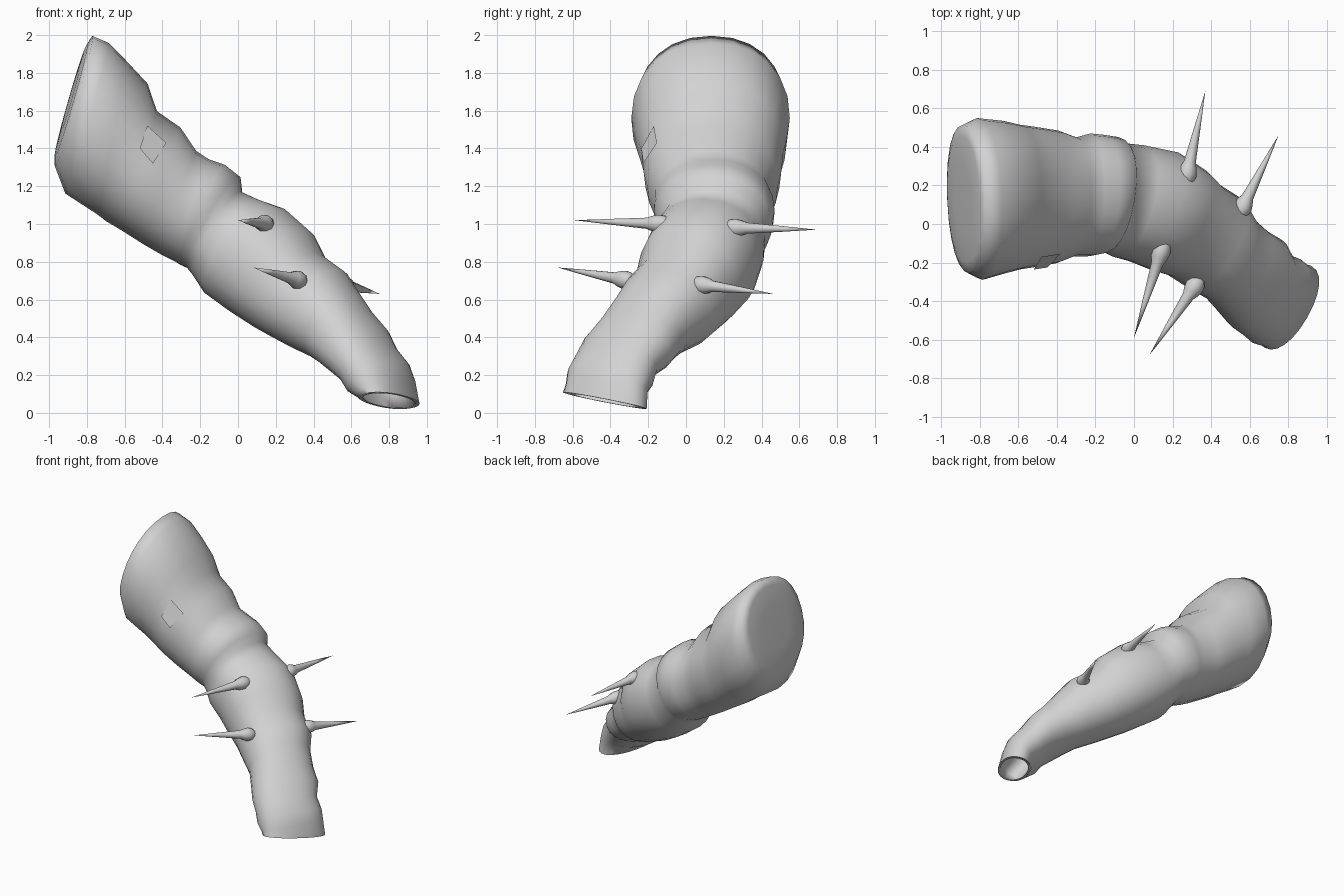
import bpy, bmesh
from math import sin, cos, pi, radians, copysign
from mathutils import Vector
from mathutils.bvhtree import BVHTree

old = bpy.data.objects.get("Cube")
if old:
    bpy.data.objects.remove(old, do_unlink=True)

SHADE = (.65, .65, .65, 1)
grey = bpy.data.materials.new("plain_grey")
grey.use_nodes = True
grey.diffuse_color = SHADE
grey.node_tree.nodes["Principled BSDF"].inputs["Base Color"].default_value = SHADE


def finish(bm, name, angle):
    mesh = bpy.data.meshes.new(name)
    bm.to_mesh(mesh)
    bm.free()
    mesh.materials.append(grey)
    obj = bpy.data.objects.new(name, mesh)
    bpy.context.collection.objects.link(obj)
    bpy.ops.object.select_all(action='DESELECT')
    obj.select_set(True)
    bpy.context.view_layer.objects.active = obj
    if angle:
        bpy.ops.object.shade_smooth_by_angle(angle=radians(angle))


def bridge(bm, first, second):
    n = len(first)
    for i in range(n):
        j = (i + 1) % n
        bm.faces.new((first[i], first[j], second[j], second[i]))


# Body sections: x, y, z, half height, half width, pitch
SECTIONS = [
    (-.87, .13, 1.65, .36, .385, 16),
    (-.8, .13, 1.56, .415, .42, 16),
    (-.67, .14, 1.46, .417, .395, 10),
    (-.59, .14, 1.38, .38, .375, 17),
    (-.52, .14, 1.28, .33, .365, 16),
    (-.4, .14, 1.2, .325, .345, 17),
    (-.31, .14, 1.11, .29, .31, 18),
    (-.24, .15, 1.07, .285, .32, 18),
    (-.19, .15, 1.05, .29, .315, 24),
    (-.13, .15, 1.01, .28, .305, 29),
    (-.11, .14, .95, .255, .285, 29),
    (-.03, .12, .88, .285, .3, 28),
    (.1, .09, .81, .305, .31, 24),
    (.23, .02, .71, .29, .295, 26),
    (.31, -.03, .62, .25, .27, 26),
    (.42, -.1, .55, .24, .27, 29),
    (.5, -.18, .48, .21, .24, 27),
    (.57, -.25, .4, .18, .245, 35),
    (.64, -.31, .33, .165, .26, 40),
    (.69, -.37, .26, .145, .24, 48),
    (.74, -.4, .19, .15, .25, 55),
    (.78, -.42, .13, .125, .24, 65),
    (.8, -.43, .065, .115, .245, 80),
]
SIDES = 24


def rounded(value):
    return copysign(abs(value) ** .92, value)


def heading(x):
    # The body runs straight along x, then swings to its right past the collar
    if x < -.2:
        return radians(8 * min(x + .55, .35))
    return radians(min(30, 4 + 70 * (x + .2)))


def section(bm, data, scale=1, push=0):
    x, y, z, height, width, pitch = data
    h, p = heading(x), radians(pitch)
    roll = -.16 if data is SECTIONS[-1] else 0
    up = Vector((cos(h) * sin(p), -sin(h) * sin(p), cos(p))) * height * scale
    side = Vector((sin(h), cos(h), roll)) * width * scale
    centre = Vector((x, y, z)) + up.cross(side).normalized() * push
    angles = [2 * pi * i / SIDES for i in range(SIDES)]
    return [bm.verts.new(centre + up * rounded(cos(a)) + side * rounded(sin(a)))
            for a in angles]


# Ringed body with a softly rimmed cap and an open, flattened mouth
bm = bmesh.new()
loops = [section(bm, SECTIONS[0], .45, .02), section(bm, SECTIONS[0], .85, .015)]
loops += [section(bm, s) for s in SECTIONS]
loops += [section(bm, SECTIONS[-1], .86), section(bm, SECTIONS[-2], .82),
          section(bm, SECTIONS[-4], .75)]
for first, second in zip(loops, loops[1:]):
    bridge(bm, first, second)
bm.faces.new(loops[0])
bmesh.ops.recalc_face_normals(bm, faces=bm.faces)
tree = BVHTree.FromBMesh(bm)
finish(bm, "ringed_body", 85)

# Flat diamond patch on the front of the wide end
bm = bmesh.new()
corners = []
for x, z in ((-.48, 1.52), (-.52, 1.4), (-.45, 1.32), (-.38, 1.43)):
    hit = tree.ray_cast(Vector((x, -2, z)), Vector((0, 1, 0)))[0]
    corners.append(bm.verts.new(hit + Vector((0, -.018, 0))))
bm.faces.new(corners)
finish(bm, "diamond_patch", 0)


# Spikes: a bulb at the base that narrows into a long thorn
PROFILE = [(-.08, .02), (0, .044), (.07, .05), (.14, .042), (.2, .031), (.6, .016)]
SPIKE_SIDES = 10


def spike(name, base, tip):
    base, tip = Vector(base), Vector(tip)
    axis = tip - base
    turn = axis.to_track_quat('Z', 'Y')
    bm = bmesh.new()
    rings = []
    for along, radius in PROFILE:
        ring = []
        for i in range(SPIKE_SIDES):
            a = 2 * pi * i / SPIKE_SIDES
            offset = turn @ Vector((radius * cos(a), radius * sin(a), 0))
            ring.append(bm.verts.new(base + axis * along + offset))
        rings.append(ring)
    for first, second in zip(rings, rings[1:]):
        bridge(bm, first, second)
    point = bm.verts.new(tip)
    for i in range(SPIKE_SIDES):
        bm.faces.new((rings[-1][i], rings[-1][(i + 1) % SPIKE_SIDES], point))
    bm.faces.new(rings[0])
    bmesh.ops.recalc_face_normals(bm, faces=bm.faces)
    finish(bm, name, 60)


spike("upper_right_spike", (.15, -.11, 1), (0, -.59, 1.02))
spike("lower_right_spike", (.33, -.3, .7), (.08, -.68, .77))
spike("upper_left_spike", (.27, .23, .98), (.37, .69, .97))
spike("lower_left_spike", (.55, .06, .68), (.75, .46, .63))
